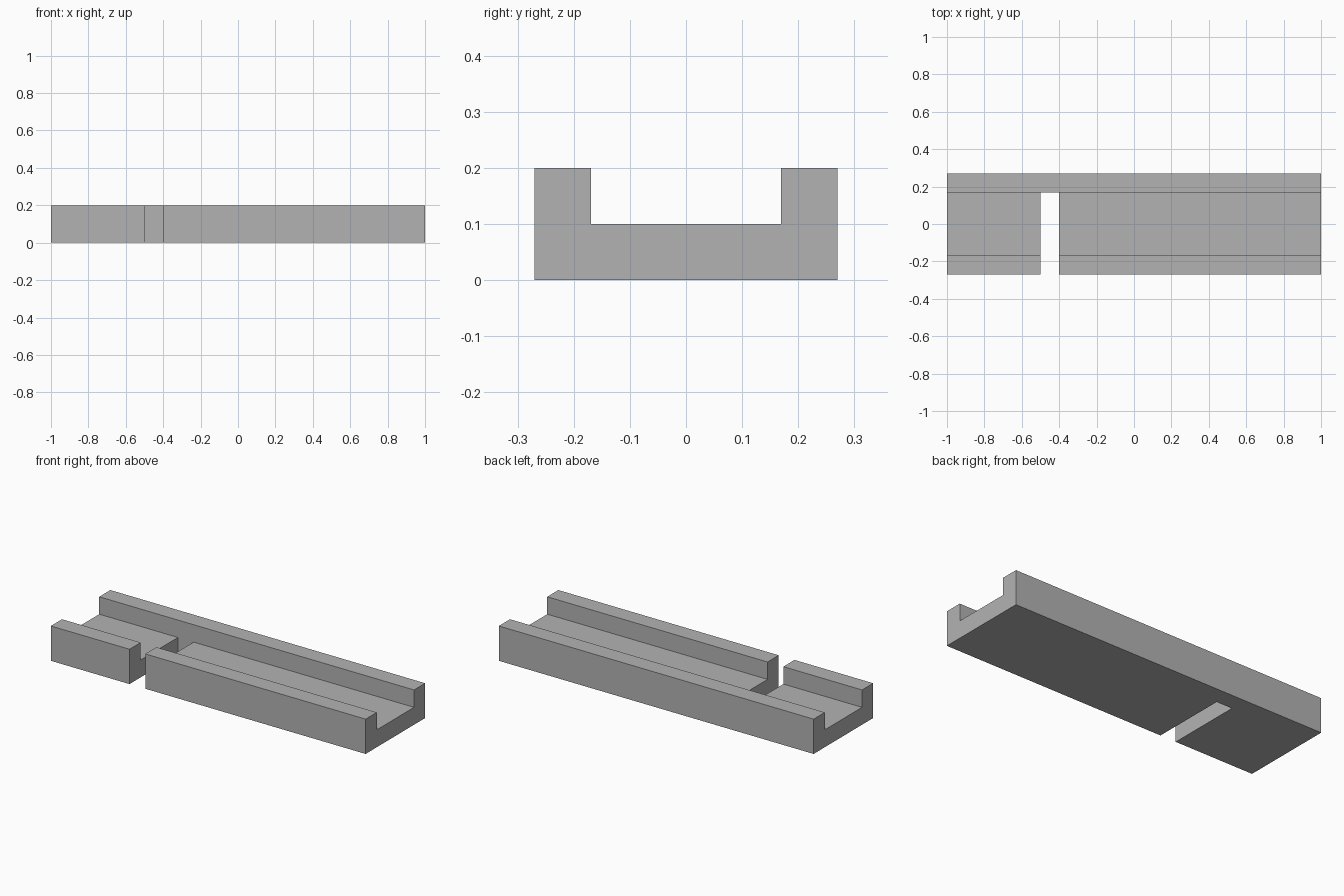
import bpy
import bmesh
from mathutils import Vector

cube = bpy.data.objects.get("Cube")
if cube:
    bpy.data.objects.remove(cube, do_unlink=True)

HALF_LENGTH, HALF_WIDTH, HEIGHT = 1.0, 0.27, 0.2
RAIL_INNER, FLOOR = 0.169, 0.1
SLOT_START, SLOT_END = -0.5, -0.4

grey = bpy.data.materials.new("plain grey")
grey.use_nodes = True
colour = (0.45, 0.45, 0.45, 1)
grey.diffuse_color = colour
grey.node_tree.nodes["Principled BSDF"].inputs["Base Color"].default_value = colour


def extrude_along_x(name, profile, x0, x1):
    """Solid made by sweeping a (y, z) profile from x0 to x1."""
    bm = bmesh.new()
    face = bm.faces.new([bm.verts.new((x0, y, z)) for y, z in profile])
    swept = bmesh.ops.extrude_face_region(bm, geom=[face], use_keep_orig=True)
    verts = [g for g in swept["geom"] if isinstance(g, bmesh.types.BMVert)]
    bmesh.ops.translate(bm, verts=verts, vec=Vector((x1 - x0, 0, 0)))
    bmesh.ops.recalc_face_normals(bm, faces=bm.faces)
    mesh = bpy.data.meshes.new(name)
    bm.to_mesh(mesh)
    bm.free()
    mesh.materials.append(grey)
    obj = bpy.data.objects.new(name, mesh)
    bpy.context.collection.objects.link(obj)
    return obj


# Channel with two raised side rails
half = [(HALF_WIDTH, 0), (HALF_WIDTH, HEIGHT), (RAIL_INNER, HEIGHT), (RAIL_INNER, FLOOR)]
profile = half + [(-y, z) for y, z in reversed(half)]
channel = extrude_along_x("channel", profile, -HALF_LENGTH, HALF_LENGTH)

# Cross slot through the front rail and floor, up to the rear rail
low, high, front = -0.1, HEIGHT + 0.1, -HALF_WIDTH - 0.1
slot = extrude_along_x(
    "slot_cutter",
    [(front, low), (RAIL_INNER, low), (RAIL_INNER, high), (front, high)],
    SLOT_START, SLOT_END)

cut = channel.modifiers.new("cross_slot", "BOOLEAN")
cut.operation = "DIFFERENCE"
cut.solver = "EXACT"
cut.object = slot

# Apply the cut and discard the cutter
bpy.context.view_layer.update()
graph = bpy.context.evaluated_depsgraph_get()
finished = bpy.data.meshes.new_from_object(channel.evaluated_get(graph))
channel.modifiers.clear()
channel.data = finished
bpy.data.objects.remove(slot, do_unlink=True)
